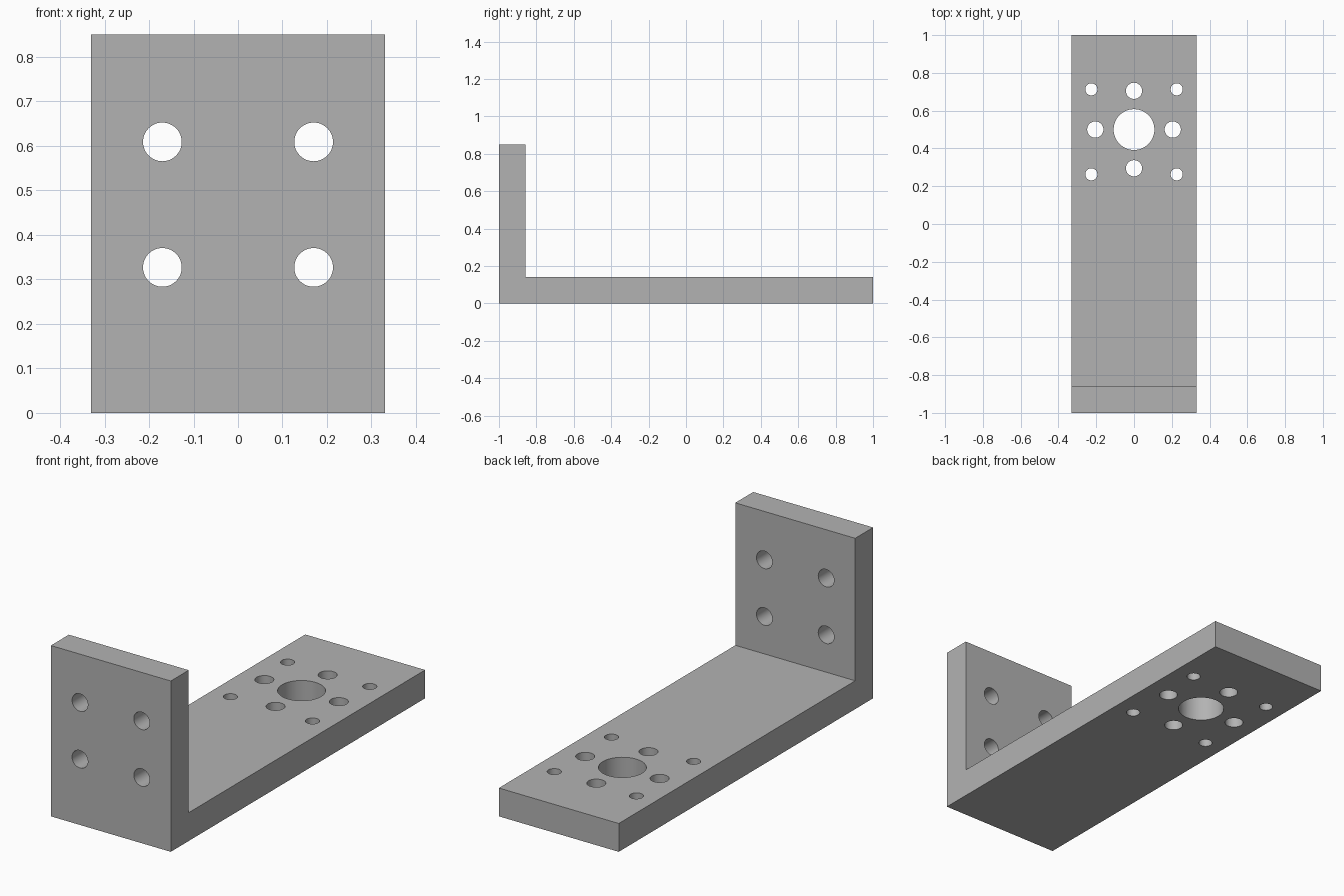
import bpy, bmesh
from mathutils import Matrix, Vector

cube = bpy.data.objects.get("Cube")
if cube:
    bpy.data.objects.remove(cube, do_unlink=True)

WIDTH, HEIGHT, THICK = 0.66, 0.85, 0.141

grey = bpy.data.materials.new("plain grey")
grey.use_nodes = True
colour = (0.45, 0.45, 0.45, 1)
grey.diffuse_color = colour
grey.node_tree.nodes["Principled BSDF"].inputs["Base Color"].default_value = colour


def make_object(name, bm):
    bmesh.ops.recalc_face_normals(bm, faces=bm.faces)
    mesh = bpy.data.meshes.new(name)
    bm.to_mesh(mesh)
    bm.free()
    mesh.materials.append(grey)
    obj = bpy.data.objects.new(name, mesh)
    bpy.context.collection.objects.link(obj)
    return obj


# L-shaped bracket, extruded sideways from its side profile
profile = [(-1, 0), (1, 0), (1, THICK), (THICK - 1, THICK),
           (THICK - 1, HEIGHT), (-1, HEIGHT)]
bm = bmesh.new()
side = bm.faces.new([bm.verts.new((-WIDTH / 2, y, z)) for y, z in profile])
ext = bmesh.ops.extrude_face_region(bm, geom=[side], use_keep_orig=True)
moved = [v for v in ext["geom"] if isinstance(v, bmesh.types.BMVert)]
bmesh.ops.translate(bm, verts=moved, vec=(WIDTH, 0, 0))
bracket = make_object("angle_bracket", bm)

# Drill shapes for every hole
drill = bmesh.new()


def add_hole(centre, radius, turn=Matrix.Identity(4)):
    bmesh.ops.create_cone(drill, cap_ends=True, segments=48, radius1=radius,
                          radius2=radius, depth=THICK * 2,
                          matrix=Matrix.Translation(centre) @ turn)


# Four mounting holes in the upright plate
for x in (-0.17, 0.17):
    for z in (0.327, 0.609):
        add_hole(Vector((x, THICK / 2 - 1, z)), 0.0435,
                 Matrix.Rotation(1.5707963, 4, 'X'))

# Large bore, ring of four medium holes, square of four small holes
bore = Vector((0, 0.5, THICK / 2))
add_hole(bore, 0.108)
for dx, dy in ((1, 0), (-1, 0), (0, 1), (0, -1)):
    add_hole(bore + Vector((dx, dy, 0)) * 0.205, 0.043)
for dx in (-1, 1):
    for dy in (-1, 1):
        add_hole(Vector((dx * 0.226, 0.488 + dy * 0.225, THICK / 2)), 0.032)

cutter = make_object("hole_cutter", drill)
cutter.hide_render = True

# Cut the holes, then remove the cutter
cut = bracket.modifiers.new("holes", 'BOOLEAN')
cut.operation = 'DIFFERENCE'
cut.solver = 'EXACT'
cut.object = cutter
bpy.ops.object.select_all(action='DESELECT')
bpy.context.view_layer.objects.active = bracket
bracket.select_set(True)
bpy.ops.object.modifier_apply(modifier=cut.name)
bpy.data.objects.remove(cutter, do_unlink=True)

# Smooth hole walls, crisp edges
bpy.ops.object.shade_smooth_by_angle()
